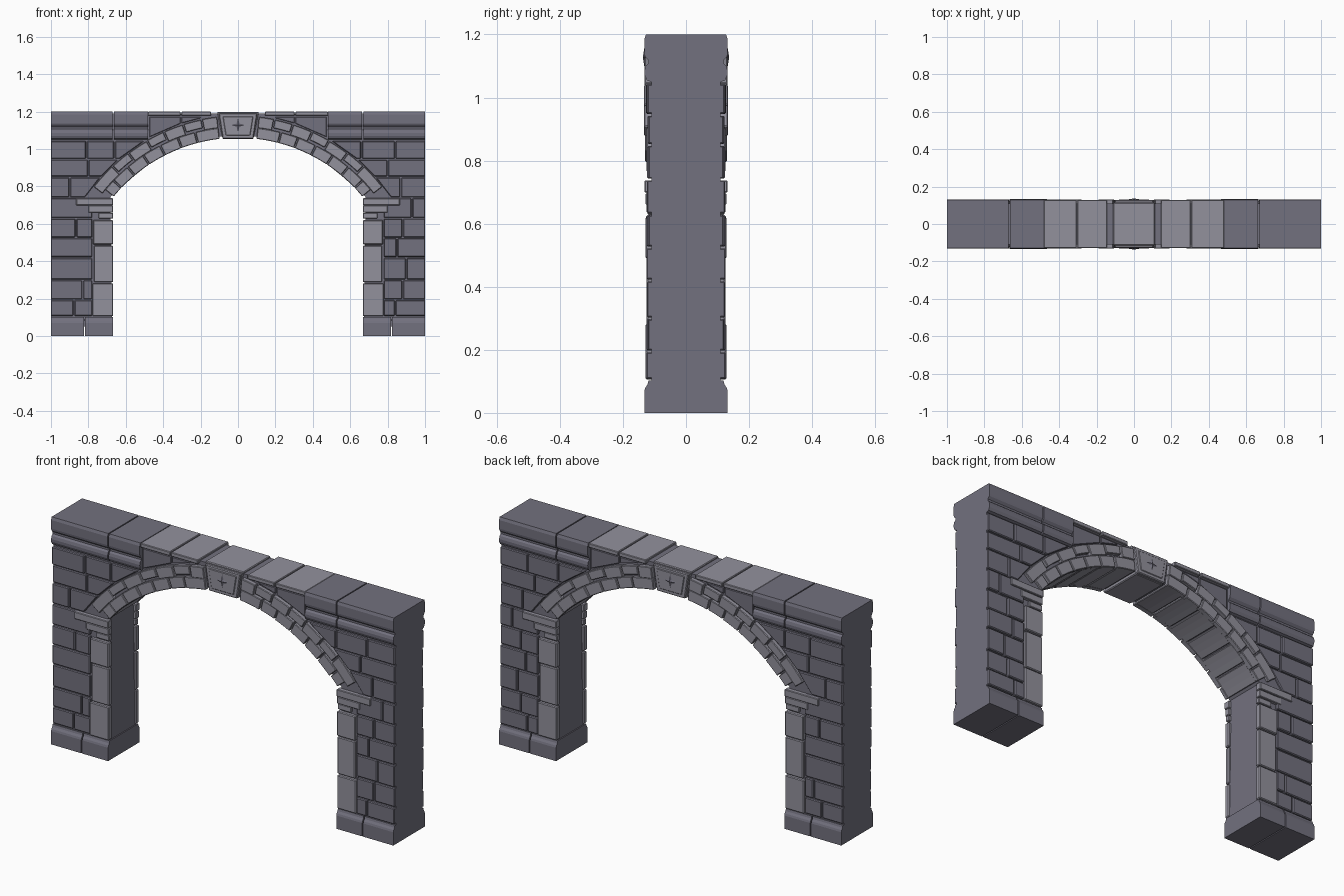
import bpy, bmesh, math, random
from math import sin, cos, radians, sqrt

if "Cube" in bpy.data.objects:
    bpy.data.objects.remove(bpy.data.objects["Cube"])

random.seed(4)
G = 0.003                       # half mortar gap
CZ, R_IN, R_OUT = 0.20, 0.86, 0.978   # arch centre height and radii


def material(name, rgb):
    m = bpy.data.materials.new(name)
    m.diffuse_color = (*rgb, 1)
    m.use_nodes = True
    m.node_tree.nodes["Principled BSDF"].inputs["Base Color"].default_value = m.diffuse_color
    return m


DARK = material("dark_stone", (0.17, 0.165, 0.21))
LIGHT = material("light_stone", (0.29, 0.285, 0.335))


def finish(name, bm, mat, bevel, axes):
    bmesh.ops.recalc_face_normals(bm, faces=bm.faces)
    me = bpy.data.meshes.new(name)
    bm.to_mesh(me)
    bm.free()
    me.materials.append(mat)
    ob = bpy.data.objects.new(name, me)
    bpy.context.collection.objects.link(ob)
    if bevel:
        b = ob.modifiers.new("worn_edges", 'BEVEL')
        b.width, b.segments, b.limit_method = bevel, 1, 'ANGLE'
    if axes:
        m = ob.modifiers.new("mirror", 'MIRROR')
        m.use_axis = ('X' in axes, 'Y' in axes, False)
        m.use_mirror_merge = False
    return ob


def stones(name, parts, mat, bevel=0.004, axes=""):
    """Each part is an (x, z) outline extruded from y0 to y1."""
    bm = bmesh.new()
    for pts, y0, y1 in parts:
        a = [bm.verts.new((x, y0, z)) for x, z in pts]
        b = [bm.verts.new((x, y1, z)) for x, z in pts]
        bm.faces.new(a)
        bm.faces.new(b[::-1])
        for i in range(len(pts)):
            j = (i + 1) % len(pts)
            bm.faces.new((a[i], a[j], b[j], b[i]))
    return finish(name, bm, mat, bevel, axes)


def profile_blocks(name, half, spans, mat):
    """Moulded blocks: symmetric (y, z) profile swept along x, on both sides."""
    loop = half + [(-y, z) for y, z in reversed(half)]
    bm = bmesh.new()
    for x0, x1 in spans:
        a = [bm.verts.new((x0, y, z)) for y, z in loop]
        b = [bm.verts.new((x1, y, z)) for y, z in loop]
        bm.faces.new(a)
        bm.faces.new(b[::-1])
        for i in range(len(loop)):
            j = (i + 1) % len(loop)
            bm.faces.new((a[i], a[j], b[j], b[i]))
    return finish(name, bm, mat, 0, "X")


def rect(x0, x1, z0, z1):
    return [(x0, z0), (x1, z0), (x1, z1), (x0, z1)]


def polar(r, deg):
    return (r * cos(radians(deg)), CZ + r * sin(radians(deg)))


def ring(r0, r1, a0, a1, n=3):
    ts = [a0 + (a1 - a0) * i / n for i in range(n + 1)]
    return [polar(r0, t) for t in ts] + [polar(r1, t) for t in reversed(ts)]


def extrados(z):
    return sqrt(R_OUT ** 2 - (z - CZ) ** 2) + 0.004


# wall core: piers and spandrels in one outline
arc = [polar(R_IN + 0.012, 38.5 + 103 * i / 36) for i in range(37)]
core = ([(1, 0.05), (1, 1.19), (-1, 1.19), (-1, 0.05), (-0.672, 0.05)]
        + arc[::-1] + [(0.672, 0.05)])
stones("wall_core", [(core, -0.11, 0.11)], DARK, 0)

# plinth and cornice mouldings
profile_blocks("plinth", [(0.132, 0), (0.132, 0.07), (0.129, 0.08),
                          (0.122, 0.09), (0.119, 0.102)],
               [(0.667, 0.818), (0.824, 1.0)], DARK)
profile_blocks("cornice", [(0.112, 1.05), (0.124, 1.055), (0.131, 1.07),
                           (0.132, 1.085), (0.128, 1.1), (0.119, 1.108),
                           (0.119, 1.118), (0.130, 1.13), (0.132, 1.14),
                           (0.132, 1.185), (0.127, 1.2)],
               [(0.482, 0.664), (0.67, 1.0)], DARK)

# coursed wall bricks, with a different bond on each pier
levels = [0.105, 0.195, 0.30, 0.42, 0.525, 0.63, 0.74, 0.85, 0.945, 1.045]
bonds = {
    -1: [[.877], [.83], [], [.80], [.866], [], [.90], [.80], [.66, .81]],
    1: [[.84], [.88], [.79, .90], [.85], [.88], [.93], [.87], [.80], [.66, .84]],
}
for side, bond in bonds.items():
    parts = []
    for row, splits in enumerate(bond):
        z0, z1 = levels[row] + G, levels[row + 1] - G
        over = z0 > 0.735
        start = (extrados(z0), extrados(z1)) if over else (0.78, 0.78)
        cuts = [s for s in splits if s > start[0] + 0.02]
        lefts = [start] + [(c + G, c + G) for c in cuts]
        rights = [c - G for c in cuts] + [1.0]
        for (l0, l1), r in zip(lefts, rights):
            pts = [(l0, z0), (r, z0), (r, z1), (l1, z1)]
            parts.append(([(side * x, z) for x, z in pts],
                          -random.uniform(0.119, 0.127), -0.10))
    stones("bricks_left" if side < 0 else "bricks_right", parts, DARK, 0.004, "Y")

# jamb quoins and stepped imposts
stones("jamb_quoins", [(rect(0.667, x, a + G, b - G), -y, -0.10) for x, a, b, y in
                       [(.778, .103, .285, .128), (.770, .285, .487, .125),
                        (.775, .487, .623, .129)]], LIGHT, 0.004, "XY")
stones("imposts", [(rect(0.667, x, a, b), -y, -0.10) for x, a, b, y in
                   [(.745, .628, .658, .122), (.80, .660, .697, .128),
                    (.865, .699, .737, .132)]], LIGHT, 0.003, "XY")

# voussoirs: two staggered bands on each face
A0, A1 = 39.2, 83.6
outer = [A0 - 1.6, 46.5, 53, 60, 66, 72.5, 78.5, A1]
inner = [A0, 43.5, 50, 56.5, 63, 69.5, 75.5, A1]
bands = []
for i in range(7):
    split = 0.928 if i % 2 else 0.915
    y = 0.125 if i == 0 else random.uniform(0.129, 0.133)
    bands.append((ring(split + G, R_OUT - random.uniform(0, .006),
                       outer[i] + .2, outer[i + 1] - .2), -y, -0.10))
    bands.append((ring(R_IN, 0.918, inner[i] + .2, inner[i + 1] - .2),
                  -y + 0.003, -0.10))
stones("voussoirs", bands, LIGHT, 0.003, "XY")

# full-depth soffit blocks under the arch
step = (A1 - A0) / 6
stones("soffit_blocks",
       [(ring(R_IN - random.uniform(-.003, .003), 0.94, A0 + i * step + .25,
              A0 + (i + 1) * step - .25), -0.108, 0.108) for i in range(6)],
       LIGHT, 0.003, "X")

# capping slabs and recessed spandrel panels beside the keystone
stones("capping_slabs", [(rect(a, b, 1.178, 1.2), -0.129, 0.129)
                         for a, b in [(.145, .302), (.308, .481)]], LIGHT, 0.003, "X")
stones("spandrel_panels",
       [([(a, CZ + sqrt(.985 ** 2 - a * a)), (b, CZ + sqrt(.985 ** 2 - b * b)),
          (b, 1.172), (a, 1.172)], -0.119, -0.10)
        for a, b in [(.20, .302), (.308, .474)]], DARK, 0.003, "XY")


# keystone with raised face plates
def wedge(top, bottom, z0, z1):
    return [(-bottom, z0), (bottom, z0), (top, z1), (-top, z1)]


stones("keystone", [(wedge(.112, .082, 1.053, 1.199), -0.114, 0.114)], LIGHT, 0.004)
stones("keystone_faces", [(wedge(.103, .082, 1.056, 1.19), -0.128, -0.10),
                          (wedge(.083, .066, 1.072, 1.176), -0.131, -0.12)],
       LIGHT, 0.004, "Y")

# four-pointed star ornament
bm = bmesh.new()
rim = []
for i in range(8):
    r = 0.014 if i % 2 else 0.042
    t = i * math.pi / 4
    rim.append(bm.verts.new((r * cos(t), -0.130, 1.128 + r * sin(t))))
tip = bm.verts.new((0, -0.137, 1.128))
for i in range(8):
    bm.faces.new((rim[i], rim[(i + 1) % 8], tip))
bm.faces.new(rim[::-1])
finish("keystone_star", bm, DARK, 0, "Y")
